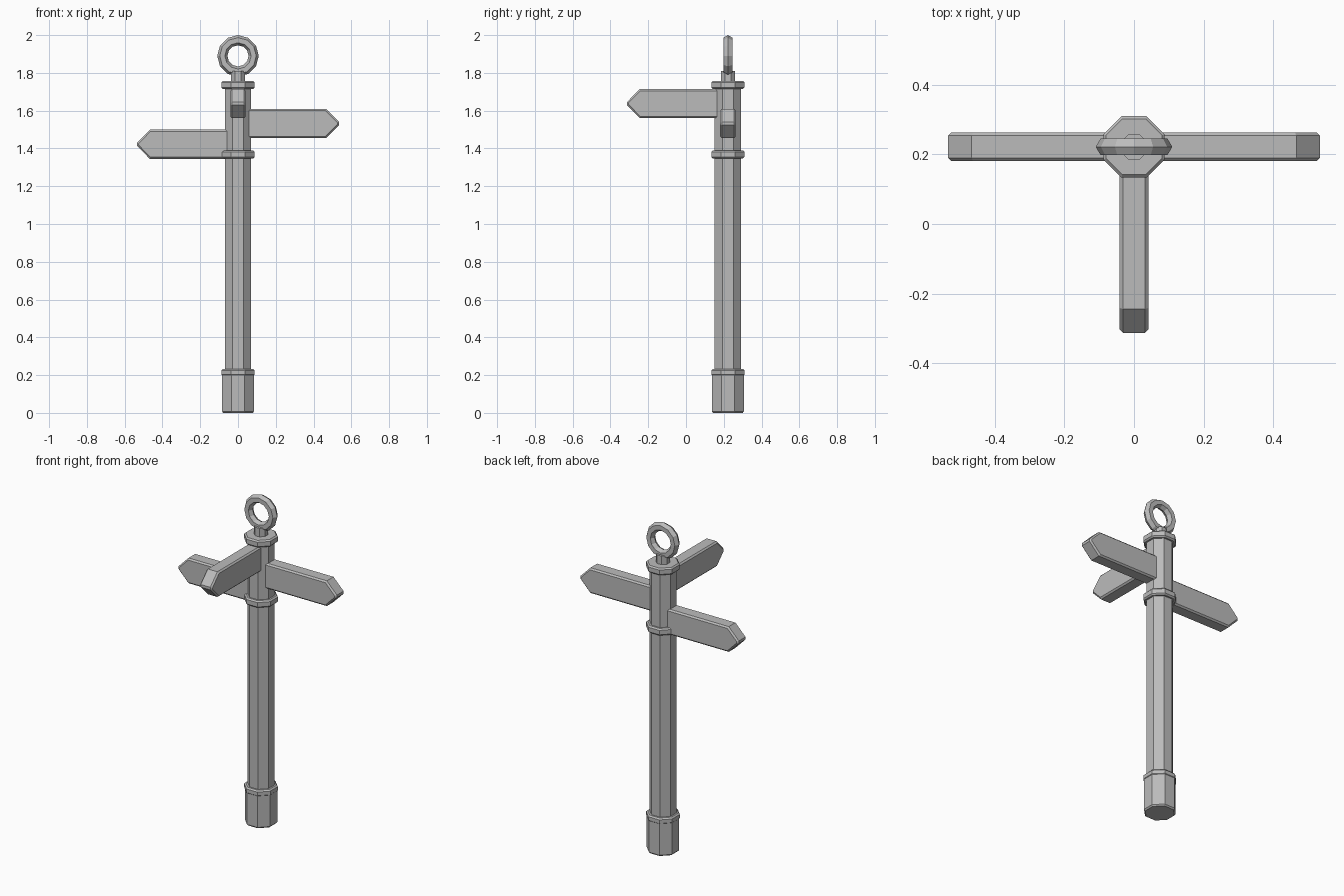
import bpy, bmesh, math
from mathutils import Matrix, Vector

if "Cube" in bpy.data.objects:
    bpy.data.objects.remove(bpy.data.objects["Cube"])

POST_Y = 0.222

grey = bpy.data.materials.new("stone_grey")
grey.diffuse_color = (0.5, 0.5, 0.5, 1)
grey.use_nodes = True
grey.node_tree.nodes["Principled BSDF"].inputs["Base Color"].default_value = grey.diffuse_color


def finish(bm, name):
    bmesh.ops.recalc_face_normals(bm, faces=bm.faces[:])
    mesh = bpy.data.meshes.new(name)
    bm.to_mesh(mesh)
    bm.free()
    mesh.materials.append(grey)
    obj = bpy.data.objects.new(name, mesh)
    obj.location.y = POST_Y
    bpy.context.collection.objects.link(obj)
    return obj


def octagon_part(name, profile):
    """Stack octagonal rings; profile = (half width across flats, z)."""
    bm = bmesh.new()
    rings = []
    for half, z in profile:
        r = half / math.cos(math.pi / 8)
        rings.append([bm.verts.new((r * math.cos((i + .5) * math.pi / 4),
                                    r * math.sin((i + .5) * math.pi / 4), z))
                      for i in range(8)])
    for a, b in zip(rings, rings[1:]):
        for i in range(8):
            j = (i + 1) % 8
            bm.faces.new((a[i], a[j], b[j], b[i]))
    bm.faces.new(rings[0])
    bm.faces.new(rings[-1])
    return finish(bm, name)


def collar(name, z0, z1, half=0.088, bevel=0.008):
    octagon_part(name, [(half - bevel, z0), (half, z0 + bevel),
                        (half, z1 - bevel), (half - bevel, z1)])


def sign(name, z, angle):
    """Pointed board with bevelled rims, turned about the post axis."""
    h, t = 0.077, 0.041
    outline = [(0.045, -h), (0.467, -h), (0.535, -0.008),
               (0.535, 0.008), (0.467, h), (0.045, h)]
    bm = bmesh.new()
    front = bm.faces.new([bm.verts.new((x, -t, dz)) for x, dz in outline])
    ext = bmesh.ops.extrude_face_region(bm, geom=[front], use_keep_orig=True)
    moved = [v for v in ext["geom"] if isinstance(v, bmesh.types.BMVert)]
    bmesh.ops.translate(bm, verts=moved, vec=(0, 2 * t, 0))
    bmesh.ops.recalc_face_normals(bm, faces=bm.faces[:])
    # only the rims of the two broad faces are bevelled
    rims = [e for e in bm.edges
            if abs(e.verts[0].co.y - e.verts[1].co.y) < 1e-5]
    bmesh.ops.bevel(bm, geom=rims, offset=0.009, segments=1, affect='EDGES')
    bm.transform(Matrix.Translation((0, 0, z)) @ Matrix.Rotation(angle, 4, 'Z'))
    return finish(bm, name)


def ring(name, z, major, minor, segs=12, sides=6):
    """Upright low-poly torus facing the front."""
    bm = bmesh.new()
    loops = []
    for i in range(segs):
        a = i * math.tau / segs
        out = Vector((math.cos(a), 0, math.sin(a)))
        loops.append([bm.verts.new(
            out * (major + minor * math.cos(k * math.tau / sides))
            + Vector((0, minor * math.sin(k * math.tau / sides), z)))
            for k in range(sides)])
    for i in range(segs):
        a, b = loops[i], loops[(i + 1) % segs]
        for k in range(sides):
            m = (k + 1) % sides
            bm.faces.new((a[k], a[m], b[m], b[k]))
    return finish(bm, name)


# Post, foot and collars
octagon_part("foot", [(0.078, 0), (0.085, 0.008), (0.085, 0.205)])
octagon_part("post", [(0.07, 0.15), (0.07, 1.74)])
collar("foot_collar", 0.195, 0.233)
collar("middle_collar", 1.347, 1.39)
collar("top_cap", 1.715, 1.758)

# Ring finial on a short neck
octagon_part("neck", [(0.037, 1.74), (0.037, 1.81)])
ring("finial_ring", 1.89, 0.083, 0.027)

# Pointing boards
sign("left_sign", 1.422, math.pi)
sign("right_sign", 1.532, 0)
sign("front_sign", 1.637, -math.pi / 2)
